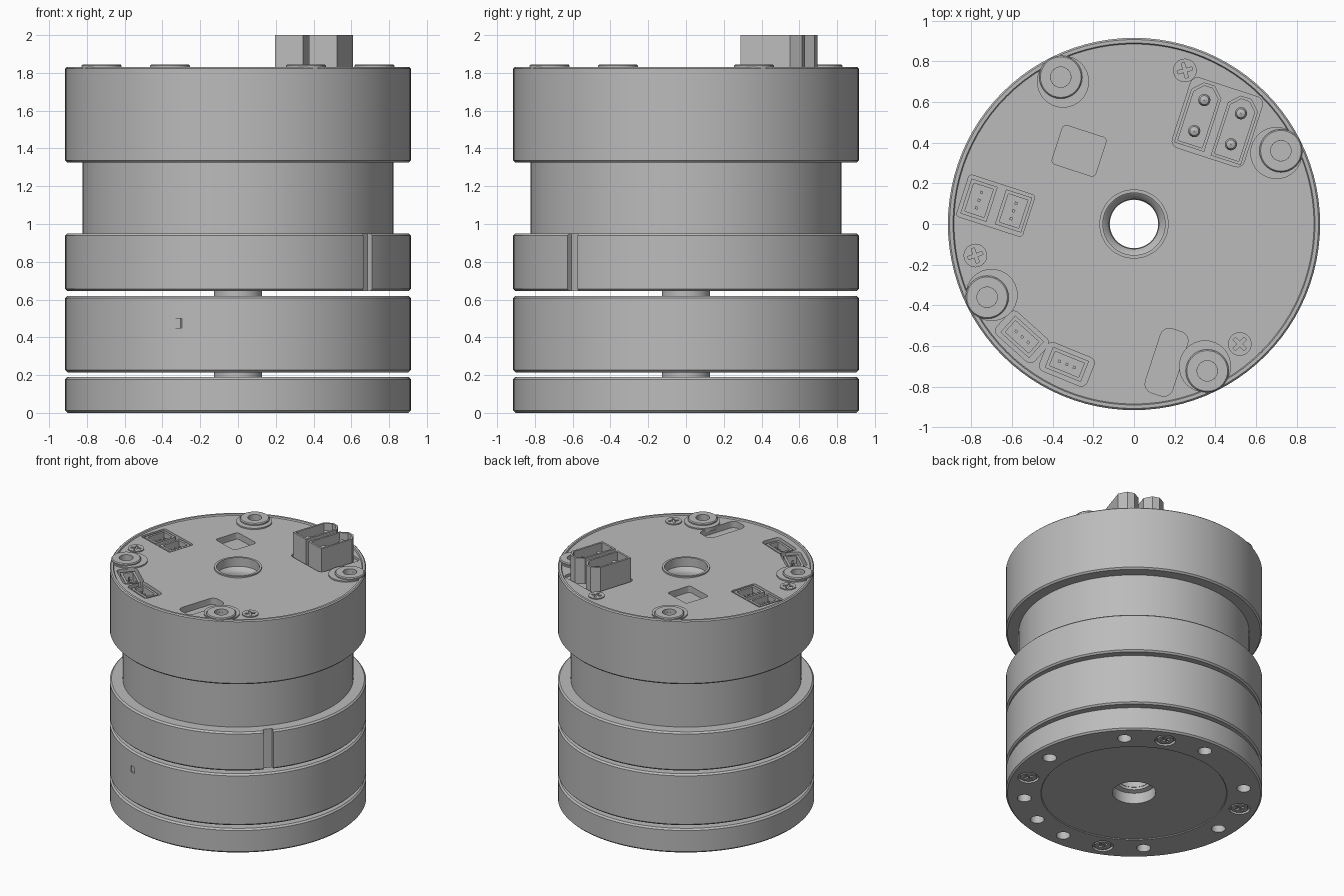
import bpy, bmesh
from math import cos, sin, pi, radians
from mathutils import Matrix

cube = bpy.data.objects.get("Cube")
if cube:
    bpy.data.objects.remove(cube, do_unlink=True)

grey = bpy.data.materials.new("plain_grey")
grey.use_nodes = True
colour = (0.5, 0.5, 0.5, 1)
grey.diffuse_color = colour
grey.node_tree.nodes["Principled BSDF"].inputs["Base Color"].default_value = colour

PLATE = 1.82      # sunken top plate
TOP = 1.83        # head rim
R = 0.915         # outer radius
BORE = 0.122
TILT = -18        # most top details share this turn


def finish(name, bm, loc, angle):
    bmesh.ops.recalc_face_normals(bm, faces=bm.faces)
    bm.transform(Matrix.Translation((loc[0], loc[1], 0)) @ Matrix.Rotation(radians(angle), 4, "Z"))
    mesh = bpy.data.meshes.new(name)
    bm.to_mesh(mesh)
    bm.free()
    mesh.materials.append(grey)
    ob = bpy.data.objects.new(name, mesh)
    bpy.context.collection.objects.link(ob)
    return ob


def lathe(name, profile, loc=(0, 0), n=32):
    """Ring turned from a closed (radius, height) profile."""
    bm = bmesh.new()
    rings = [[bm.verts.new((r * cos(2 * pi * i / n), r * sin(2 * pi * i / n), z))
              for r, z in profile] for i in range(n)]
    k = len(profile)
    for i in range(n):
        a, b = rings[i], rings[(i + 1) % n]
        for j in range(k):
            bm.faces.new((a[j], b[j], b[(j + 1) % k], a[(j + 1) % k]))
    return finish(name, bm, loc, 0)


def prism(name, outline, z0, z1, loc=(0, 0), angle=0):
    bm = bmesh.new()
    low = [bm.verts.new((x, y, z0)) for x, y in outline]
    high = [bm.verts.new((x, y, z1)) for x, y in outline]
    bm.faces.new(low)
    bm.faces.new(high)
    for i in range(len(low)):
        j = (i + 1) % len(low)
        bm.faces.new((low[i], low[j], high[j], high[i]))
    return finish(name, bm, loc, angle)


def circle(r, n=24):
    return [(r * cos(2 * pi * i / n), r * sin(2 * pi * i / n)) for i in range(n)]


def rect(w, h, r=0.0):
    """Rectangle outline with rounded corners."""
    if not r:
        return [(-w / 2, -h / 2), (w / 2, -h / 2), (w / 2, h / 2), (-w / 2, h / 2)]
    pts = []
    for k, (sx, sy) in enumerate([(1, 1), (-1, 1), (-1, -1), (1, -1)]):
        for s in range(5):
            a = pi / 2 * (k + s / 4)
            pts.append((sx * (w / 2 - r) + r * cos(a), sy * (h / 2 - r) + r * sin(a)))
    return pts


def cut(target, cutter):
    mod = target.modifiers.new("cut", "BOOLEAN")
    mod.object, mod.operation, mod.solver = cutter, "DIFFERENCE", "EXACT"
    bpy.context.view_layer.objects.active = target
    with bpy.context.temp_override(object=target, active_object=target):
        bpy.ops.object.modifier_apply(modifier=mod.name)
    bpy.data.objects.remove(cutter, do_unlink=True)


def polar(r, deg):
    return r * cos(radians(deg)), r * sin(radians(deg))


def drum(name, z0, z1, r=R, inner=BORE, c=0.012):
    return lathe(name, [(inner, z0), (r - c, z0), (r, z0 + c), (r, z1 - c),
                        (r - c, z1), (inner, z1)], n=96)


def screw(name, loc, z0, z1, slot0, slot1, angle):
    head = prism(name, circle(0.058), z0, z1, loc)
    for turn in (0, 90):
        cut(head, prism("slot_cutter", rect(0.075, 0.016), slot0, slot1, loc, angle + turn))


# Base flange with sunken centre, bolt holes and screws
base = lathe("base_flange", [(0.155, 0.006), (0.66, 0.006), (0.665, 0), (R - 0.012, 0),
                             (R, 0.012), (R, 0.178), (R - 0.012, 0.19), (BORE, 0.19),
                             (BORE, 0.1), (0.155, 0.09)], n=96)
for deg in [45 * k for k in range(8)] + [291.5]:
    cut(base, prism("hole_cutter", circle(0.05), -0.1, 0.15, polar(0.786, deg)))
for k in range(4):
    spot = polar(0.786, 66.5 + 90 * k)
    cut(base, prism("sink_cutter", circle(0.075), -0.1, 0.02, spot))
    screw("base_screw", spot, 0.003, 0.03, -0.1, 0.015, 20 + 90 * k)

# Stacked body drums and the thin shaft between them
lower = drum("lower_drum", 0.215, 0.62)
cut(lower, prism("nick_cutter", [(-0.02, -0.02), (0.02, -0.02), (0.005, 0.02), (-0.025, 0.02)],
                 0.45, 0.5, (-0.31, -0.865)))
middle = drum("middle_drum", 0.645, 0.95)
cut(middle, prism("groove_cutter", rect(0.07, 0.07), 0.6, 1, polar(R, -41.2), -41.2))
drum("neck", 0.94, 1.335, 0.823, c=0.002)
lathe("hollow_shaft", [(BORE - 0.003, 0.12), (0.128, 0.12), (0.128, 1.7), (BORE - 0.003, 1.7)], n=48)

# Head with a sunken top plate
head = lathe("head", [(BORE, 1.325), (R - 0.012, 1.325), (R, 1.337), (R, TOP - 0.008),
                      (R - 0.008, TOP), (0.89, TOP), (0.885, PLATE), (0.155, PLATE),
                      (0.155, 1.76), (0.13, 1.74), (BORE, 1.72)], n=96)
lathe("bore_collar", [(0.153, 1.77), (0.17, 1.77), (0.17, TOP), (0.153, TOP)], n=48)

# Mounting bosses on the head
for k in range(4):
    deg = 26.5 + 90 * k
    spot = polar(0.807, deg)
    cut(head, prism("hole_cutter", circle(0.05), 1.6, 1.9, spot))
    lathe("boss_pad", [(0.076, 1.8), (0.128, 1.8), (0.128, TOP), (0.076, TOP)], polar(0.782, deg))
    lathe("mounting_boss", [(0.05, 1.79), (0.106, 1.79), (0.106, 1.838), (0.1, 1.845), (0.05, 1.845)], spot)

# Cross-head screws on the top plate
for spot, turn in [((0.25, 0.755), 15), ((-0.78, -0.155), 20), ((0.52, -0.59), 45)]:
    screw("top_screw", spot, 1.78, 1.828, 1.812, 1.9, turn)

# Pockets in the top plate
pockets = [((-0.27, 0.36), 0.225, 0.2, 0.02, TILT, 1.77),
           ((0.16, -0.68), 0.14, 0.33, 0.045, TILT, 1.77),
           ((0.41, 0.5), 0.37, 0.36, 0.035, TILT, 1.8),
           ((-0.68, 0.09), 0.34, 0.215, 0.015, TILT, 1.72),
           ((-0.55, -0.555), 0.25, 0.15, 0.03, -42, 1.74),
           ((-0.33, -0.69), 0.25, 0.15, 0.03, -22, 1.74)]
for spot, w, h, r, turn, floor in pockets:
    cut(head, prism("pocket_cutter", rect(w, h, r), floor, 1.9, spot, turn))


def plug_outline(w, h, c):
    return [(-w / 2, -h / 2), (w / 2, -h / 2), (w / 2, h / 2 - c),
            (w / 2 - c, h / 2), (c - w / 2, h / 2), (-w / 2, h / 2 - c)]


# Twin tall power plugs with round pins
for spot in [(0.321, 0.533), (0.501, 0.468)]:
    shell = prism("power_plug", plug_outline(0.155, 0.325, 0.05), 1.76, 2, spot, TILT)
    cut(shell, prism("plug_cutter", plug_outline(0.125, 0.295, 0.042), 1.85, 2.1, spot, TILT))
    for side in (-0.08, 0.08):
        pin = (spot[0] - side * sin(radians(TILT)), spot[1] + side * cos(radians(TILT)))
        lathe("power_pin", [(0.001, 1.84), (0.03, 1.84), (0.03, 1.95), (0.022, 1.965), (0.001, 1.972)], pin, 16)


def socket(name, spot, w, h, turn, z0, z1, along):
    """Small open socket with a row of three pins."""
    shell = prism(name, rect(w, h), z0 - 0.03, z1, spot, turn)
    cut(shell, prism("socket_cutter", rect(w - 0.035, h - 0.035), z0 + 0.01, 1.9, spot, turn))
    a = radians(turn + along)
    for k in (-1, 0, 1):
        d = 0.04 * k
        prism(name + "_pin", rect(0.014, 0.014), z0, z1 - 0.02,
              (spot[0] + d * cos(a), spot[1] + d * sin(a)), turn)


# Signal sockets sunk in the plate
for spot in [(-0.762, 0.117), (-0.592, 0.064)]:
    socket("signal_socket", spot, 0.135, 0.18, TILT, 1.72, 1.815, 90)
for spot, turn in [((-0.55, -0.555), -42), ((-0.33, -0.69), -22)]:
    socket("sensor_socket", spot, 0.19, 0.11, turn, 1.74, 1.81, 0)

# Smooth shading with crisp edges
bpy.ops.object.select_all(action="DESELECT")
for ob in bpy.context.scene.objects:
    if ob.type == "MESH":
        ob.select_set(True)
        bpy.context.view_layer.objects.active = ob
bpy.ops.object.shade_smooth_by_angle(angle=radians(30))
